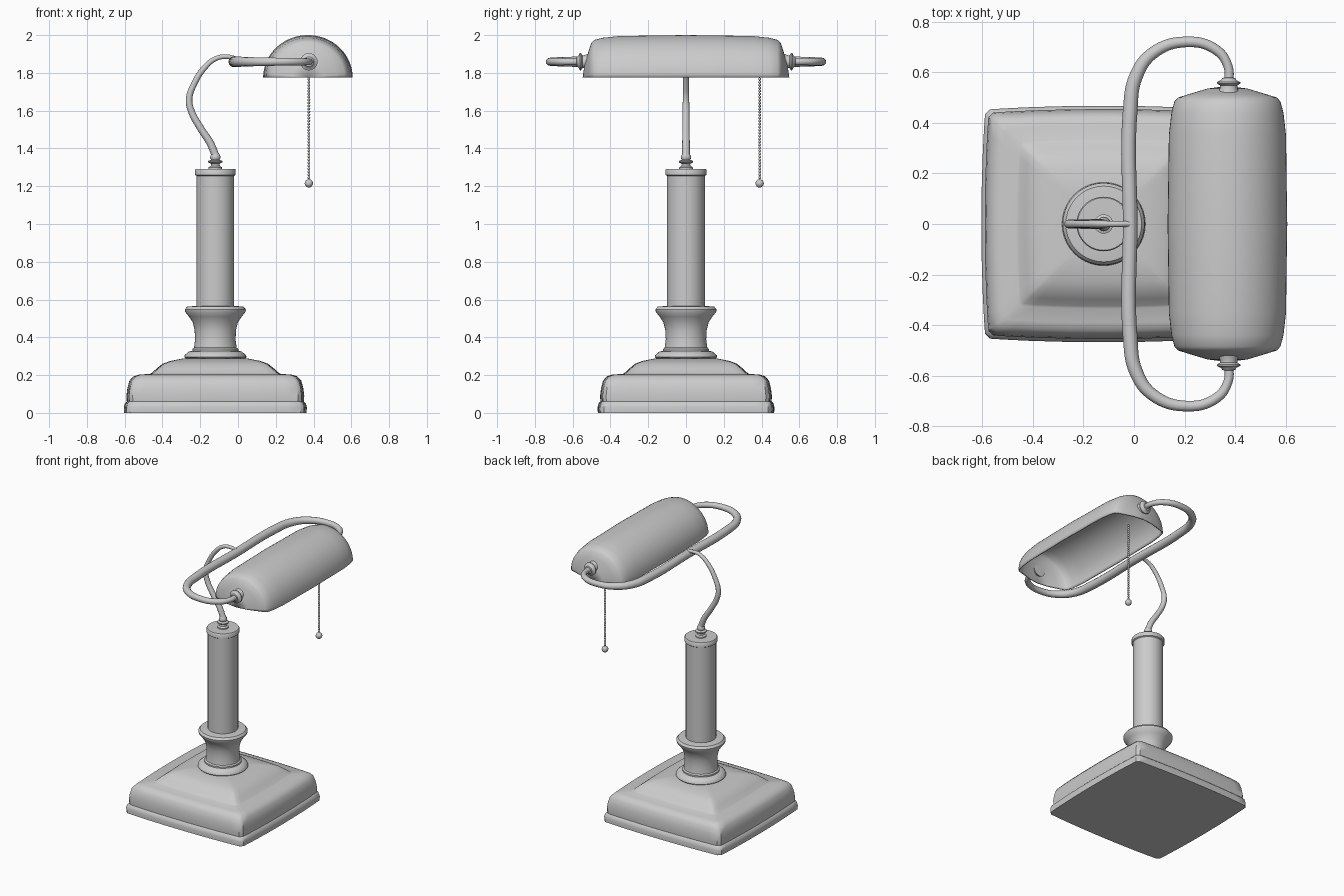
import bpy, bmesh
from math import sin, cos, pi, radians
from mathutils import Vector, Matrix

if "Cube" in bpy.data.objects:
    bpy.data.objects.remove(bpy.data.objects["Cube"])

CX = -0.12          # stem axis
SX, SZ = 0.37, 1.775  # shade axis


def loft(name, rings, closed=True, caps=True):
    bm = bmesh.new()
    rows = [[bm.verts.new(p) for p in r] for r in rings]
    n = len(rows[0])
    for a, b in zip(rows, rows[1:]):
        for i in range(n if closed else n - 1):
            j = (i + 1) % n
            bm.faces.new((a[i], a[j], b[j], b[i]))
    if caps:
        bm.faces.new(rows[0][::-1])
        bm.faces.new(rows[-1])
    bmesh.ops.remove_doubles(bm, verts=bm.verts, dist=1e-5)
    bmesh.ops.recalc_face_normals(bm, faces=bm.faces)
    me = bpy.data.meshes.new(name)
    bm.to_mesh(me)
    bm.free()
    ob = bpy.data.objects.new(name, me)
    bpy.context.collection.objects.link(ob)
    shade(ob)
    return ob


def shade(ob, angle=40):
    bpy.ops.object.select_all(action='DESELECT')
    ob.select_set(True)
    bpy.context.view_layer.objects.active = ob
    bpy.ops.object.shade_smooth_by_angle(angle=radians(angle))


def lathe(name, profile, n=40, matrix=Matrix.Translation((CX, 0, 0))):
    return loft(name, [[matrix @ Vector((r * cos(2 * pi * i / n), r * sin(2 * pi * i / n), z))
                        for i in range(n)] for r, z in profile])


def tube(name, pts):
    cu = bpy.data.curves.new(name, 'CURVE')
    cu.dimensions = '3D'
    cu.bevel_depth = 1.0
    cu.bevel_resolution = 4
    cu.resolution_u = 8
    cu.use_fill_caps = True
    sp = cu.splines.new('BEZIER')
    sp.bezier_points.add(len(pts) - 1)
    for bp, (x, y, z, r) in zip(sp.bezier_points, pts):
        bp.co = (x, y, z)
        bp.radius = r
        bp.handle_left_type = bp.handle_right_type = 'AUTO'
    ob = bpy.data.objects.new(name, cu)
    bpy.context.collection.objects.link(ob)


# stepped square base with slightly bowed sides
def square_ring(h, z):
    us = [-0.93, -0.8, -0.6, -0.3, 0, 0.3, 0.6, 0.8, 0.93]
    ring = []
    for k in range(4):
        c, s = cos(k * pi / 2), sin(k * pi / 2)
        for u in us:
            d = 1 - 0.035 * abs(u) ** 2.2
            x, y = d * c - u * s, d * s + u * c
            ring.append((CX + x * h * 1.035, y * h, z))
    return ring


base_profile = [(0.467, 0), (0.468, 0.03), (0.463, 0.05), (0.453, 0.06), (0.455, 0.09), (0.45, 0.13),
                (0.44, 0.17), (0.42, 0.193), (0.39, 0.203), (0.335, 0.206), (0.325, 0.212),
                (0.30, 0.235), (0.27, 0.26), (0.23, 0.275), (0.17, 0.287), (0.12, 0.29)]
loft("base", [square_ring(h, z) for h, z in base_profile])

# turned collar, column and finial
lathe("collar", [(0.15, 0.28), (0.165, 0.295), (0.163, 0.305), (0.14, 0.325), (0.122, 0.328),
                 (0.122, 0.338), (0.113, 0.345), (0.107, 0.39), (0.11, 0.44), (0.12, 0.48),
                 (0.14, 0.51), (0.16, 0.535), (0.162, 0.547), (0.15, 0.562), (0.1, 0.567)])
lathe("column", [(0.1, 0.55), (0.1, 1.255), (0.108, 1.26), (0.108, 1.287), (0.104, 1.292), (0.03, 1.292)])
lathe("finial", [(0.036, 1.29), (0.036, 1.3), (0.024, 1.307), (0.022, 1.318), (0.038, 1.327),
                 (0.038, 1.334), (0.022, 1.34), (0.027, 1.348), (0.027, 1.358), (0.018, 1.375)], 24)

# curved neck
neck = [(-0.118, 1.36, .02), (-0.148, 1.43, .02), (-0.2, 1.51, .019), (-0.248, 1.6, .018),
        (-0.259, 1.66, .017), (-0.233, 1.74, .016), (-0.175, 1.83, .015), (-0.117, 1.876, .013),
        (-0.06, 1.886, .012), (-0.015, 1.878, .011)]
tube("neck", [(x, 0, z, r) for x, z, r in neck])

# yoke looping round the shade
half = [(0.375, 0.545, .018), (0.372, 0.625, .018), (0.325, 0.69, .02), (0.205, 0.721, .021),
        (0.075, 0.677, .024), (0.008, 0.585, .027), (-0.015, 0.45, .029)]
yoke = half + [(-0.015, 0.0, .029)] + [(x, -y, r) for x, y, r in reversed(half)]
tube("yoke", [(x, y, 1.859, r) for x, y, r in yoke])

# half-round shade, open below
shade_half = [(0.235, 0.12), (0.232, 0.35), (0.222, 0.44), (0.21, 0.485), (0.195, 0.501),
              (0.15, 0.515), (0.08, 0.536), (0.0, 0.547)]
prof = [(r, -y) for r, y in reversed(shade_half)] + [(0.237, 0)] + shade_half
n = 32
lamp = loft("shade", [[(SX + r * cos(pi * i / n), y, SZ + 0.95 * r * sin(pi * i / n))
                       for i in range(n + 1)] for r, y in prof], closed=False, caps=False)
# orient normals outward so the thickness goes inward
top = max(lamp.data.polygons, key=lambda p: p.center.z)
if top.normal.z < 0:
    lamp.data.flip_normals()
sol = lamp.modifiers.new("thickness", 'SOLIDIFY')
sol.thickness = 0.008
sol.offset = -1

# flared sockets where the yoke meets the shade
for side, label in ((1, "back"), (-1, "front")):
    m = Matrix.Translation((0.375, 0, 1.859)) @ Matrix.Rotation(-side * pi / 2, 4, 'X')
    lathe(label + "_socket", [(0.044, 0.515), (0.034, 0.54), (0.034, 0.549), (0.046, 0.556), (0.046, 0.562),
                              (0.03, 0.57), (0.026, 0.578), (0.018, 0.58)], 24, m)

# pull chain and knob
bm = bmesh.new()
for i in range(37):
    bmesh.ops.create_icosphere(bm, subdivisions=1, radius=0.0085,
                               matrix=Matrix.Translation((0.375, 0.39, 1.23 + i * 0.0158)))
bmesh.ops.create_uvsphere(bm, u_segments=20, v_segments=12, radius=0.022,
                          matrix=Matrix.Translation((0.375, 0.39, 1.215)))
me = bpy.data.meshes.new("pull_chain")
bm.to_mesh(me)
bm.free()
chain = bpy.data.objects.new("pull_chain", me)
bpy.context.collection.objects.link(chain)
shade(chain, 60)
